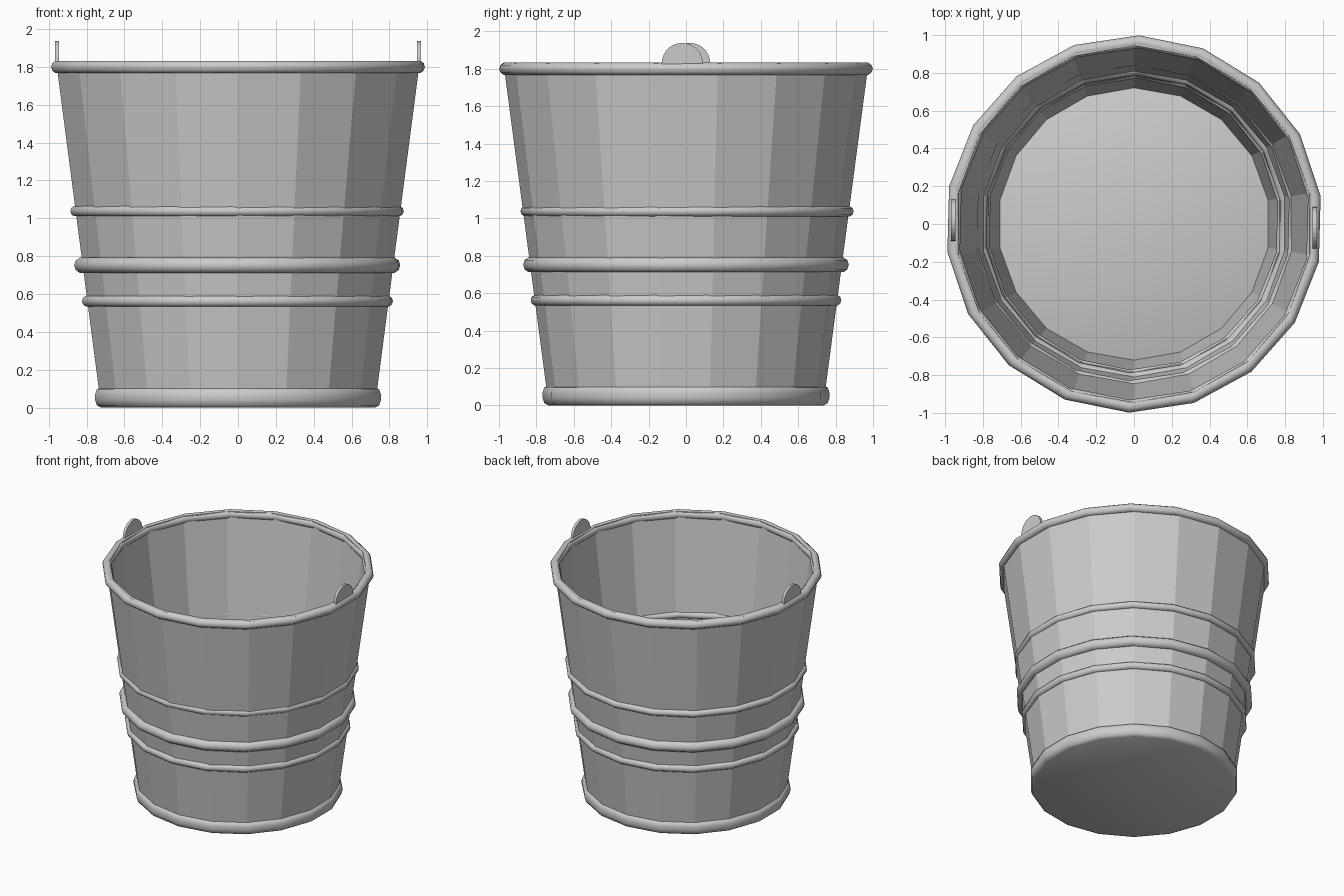
import bpy, bmesh, math

cube = bpy.data.objects.get("Cube")
if cube:
    bpy.data.objects.remove(cube)

SIDES = 18
metal = bpy.data.materials.new("grey metal")
metal.use_nodes = True
grey = (0.6, 0.6, 0.6, 1)
metal.diffuse_color = grey
metal.node_tree.nodes["Principled BSDF"].inputs["Base Color"].default_value = grey


def finish(name, bm, smooth):
    bmesh.ops.recalc_face_normals(bm, faces=bm.faces)
    for f in bm.faces:
        f.smooth = smooth
    mesh = bpy.data.meshes.new(name)
    bm.to_mesh(mesh)
    bm.free()
    mesh.materials.append(metal)
    obj = bpy.data.objects.new(name, mesh)
    bpy.context.collection.objects.link(obj)
    return obj


def lathe(name, profile, closed=False, smooth=True, turn=0.0):
    """Turn a (radius, height) profile; open profiles get end caps."""
    bm = bmesh.new()
    loops = []
    for r, z in profile:
        angles = [math.radians(10 + turn + 360 * i / SIDES) for i in range(SIDES)]
        loops.append([bm.verts.new((r * math.cos(a), r * math.sin(a), z)) for a in angles])
    pairs = list(zip(loops, loops[1:]))
    if closed:
        pairs.append((loops[-1], loops[0]))
    else:
        bm.faces.new(loops[0])
        bm.faces.new(loops[-1])
    for a, b in pairs:
        for i in range(SIDES):
            j = (i + 1) % SIDES
            bm.faces.new((a[i], a[j], b[j], b[i]))
    return finish(name, bm, smooth)


def hoop(name, outer, z, thick, dx=0.0, dy=0.0):
    n = 10
    profile = [(outer - thick + thick * math.cos(math.tau * k / n),
                z + thick * math.sin(math.tau * k / n)) for k in range(n)]
    obj = lathe(name, profile, closed=True, turn=-1.5)
    obj.location = (dx, dy, 0)


# Tapered wall with flat staves
lathe("bucket_wall", [(0.742, 0.06), (0.976, 1.83), (0.945, 1.83), (0.715, 0.06)],
      closed=True, smooth=False)

# Rounded base, whose top is the floor
lathe("base", [(0.735, 0.0), (0.758, 0.012), (0.767, 0.04), (0.767, 0.07),
               (0.758, 0.095), (0.735, 0.105)])

# Hoops and rim
hoop("rim_hoop", 0.999, 1.8, 0.034)
hoop("upper_hoop", 0.891, 1.038, 0.028, -0.005, 0.006)
hoop("middle_hoop", 0.871, 0.752, 0.042, -0.004, 0.0)
hoop("lower_hoop", 0.831, 0.562, 0.03, -0.003, 0.0)

# Handle ears standing on the rim
for name, side in (("left_ear", 1), ("right_ear", -1)):
    bm = bmesh.new()
    arc = [(0.11 * math.cos(math.pi * k / 14), 0.11 * math.sin(math.pi * k / 14))
           for k in range(15)]
    outline = [(0.11, -0.025)] + arc + [(-0.11, -0.025)]
    face = bm.faces.new([bm.verts.new((0.946, y - 0.02, 1.828 + z)) for y, z in outline])
    ext = bmesh.ops.extrude_face_region(bm, geom=[face])
    for v in ext["geom"]:
        if isinstance(v, bmesh.types.BMVert):
            v.co.x += 0.022
    for v in bm.verts:
        v.co.x *= side
        v.co.y *= side
    finish(name, bm, False)
